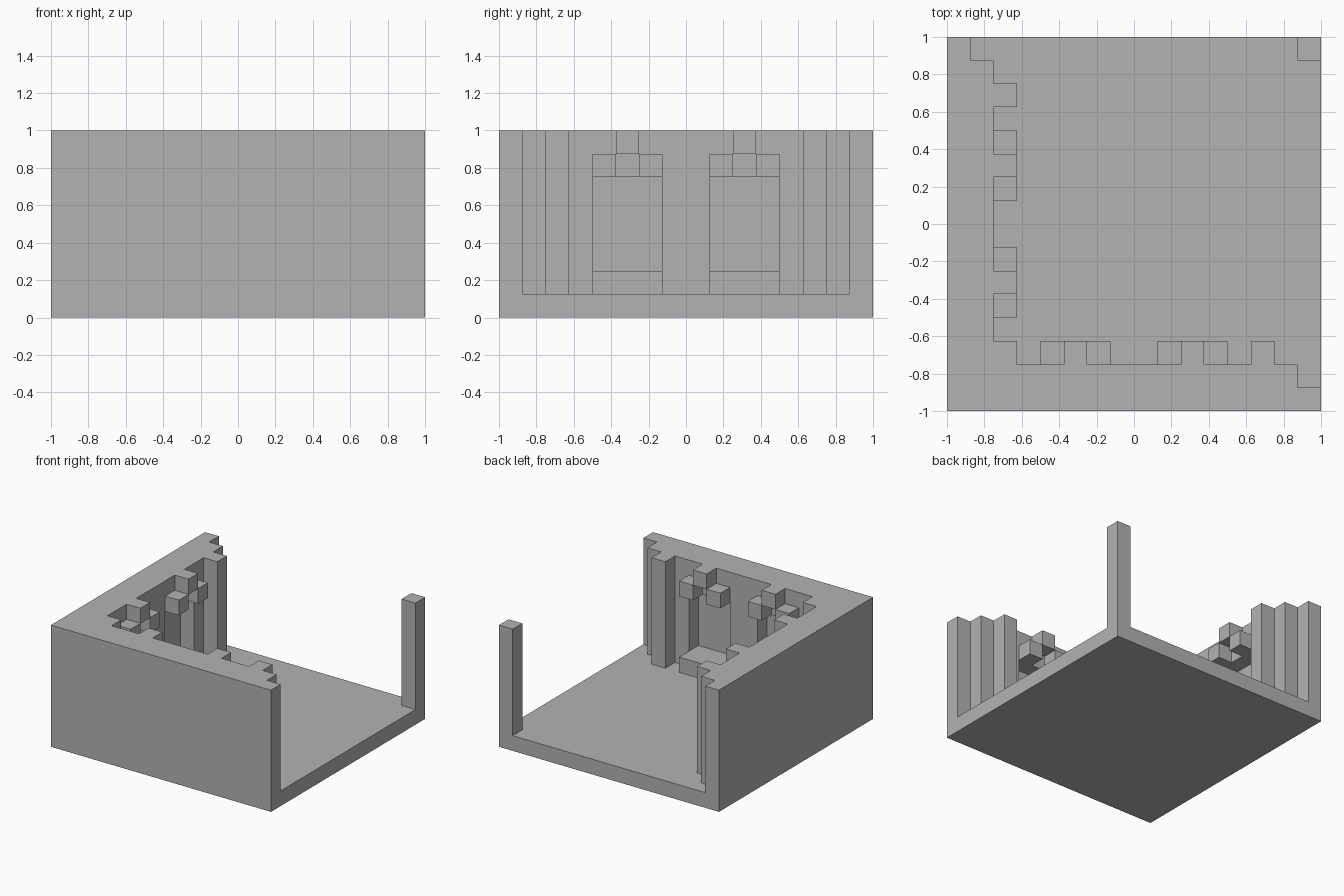
import bpy
import bmesh

cube = bpy.data.objects.get("Cube")
if cube:
    bpy.data.objects.remove(cube)

U = 0.125  # one block of the grid

stone = bpy.data.materials.new("grey_stone")
stone.use_nodes = True
GREY = (0.45, 0.45, 0.45, 1)
stone.diffuse_color = GREY
stone.node_tree.nodes["Principled BSDF"].inputs["Base Color"].default_value = GREY


def prism(name, outline, z0, z1):
    """Extrude an outline, given in blocks, from z0 to z1."""
    bm = bmesh.new()
    base = bm.faces.new([bm.verts.new((x * U, y * U, z0 * U)) for x, y in outline])
    top = bmesh.ops.extrude_face_region(bm, geom=[base])["geom"]
    verts = [v for v in top if isinstance(v, bmesh.types.BMVert)]
    bmesh.ops.translate(bm, verts=verts, vec=(0, 0, (z1 - z0) * U))
    bmesh.ops.recalc_face_normals(bm, faces=bm.faces)
    mesh = bpy.data.meshes.new(name)
    bm.to_mesh(mesh)
    bm.free()
    mesh.materials.append(stone)
    obj = bpy.data.objects.new(name, mesh)
    bpy.context.collection.objects.link(obj)
    return obj


def box(name, xs, ys, zs):
    (x0, x1), (y0, y1) = xs, ys
    return prism(name, [(x0, y0), (x1, y0), (x1, y1), (x0, y1)], *zs)


def carve(target, cutter):
    cutter.hide_render = True
    mod = target.modifiers.new("carve", "BOOLEAN")
    mod.operation = "DIFFERENCE"
    mod.solver = "EXACT"
    mod.object = cutter
    bpy.context.view_layer.objects.active = target
    bpy.ops.object.modifier_apply(modifier=mod.name)
    bpy.data.objects.remove(cutter)


# Floor, two stepped walls and the corner post, carved from one block
shell = box("room_shell", (-8, 8), (-8, 8), (0, 8))
half = [(-5, -5), (-5, -6), (5, -6), (5, -5), (6, -5), (6, -6),
        (7, -6), (7, -7), (9, -7), (9, 7), (7, 7)]
outline = half + [(y, x) for x, y in reversed(half[1:-1])]
carve(shell, prism("room_void", outline, 1, 9))

# Niches on both walls, each with a sill, two brackets and a keystone
for wall in ("front", "right"):
    def part(name, along, depth, height):
        spans = (along, depth) if wall == "front" else (depth, along)
        return box(f"{wall}_{name}", *spans, height)

    for side, a in (("near", -4), ("far", 1)):
        carve(shell, part("niche_cutter", (a, a + 3), (-7, -5.5), (2, 6)))
        part(f"{side}_sill", (a, a + 3), (-6, -5), (1, 2))
        part(f"{side}_keystone", (a + 1, a + 2), (-6, -5), (7, 8))
        for i, b in enumerate((a, a + 2)):
            part(f"{side}_bracket_{i + 1}", (b, b + 1), (-6, -5), (6, 7))
